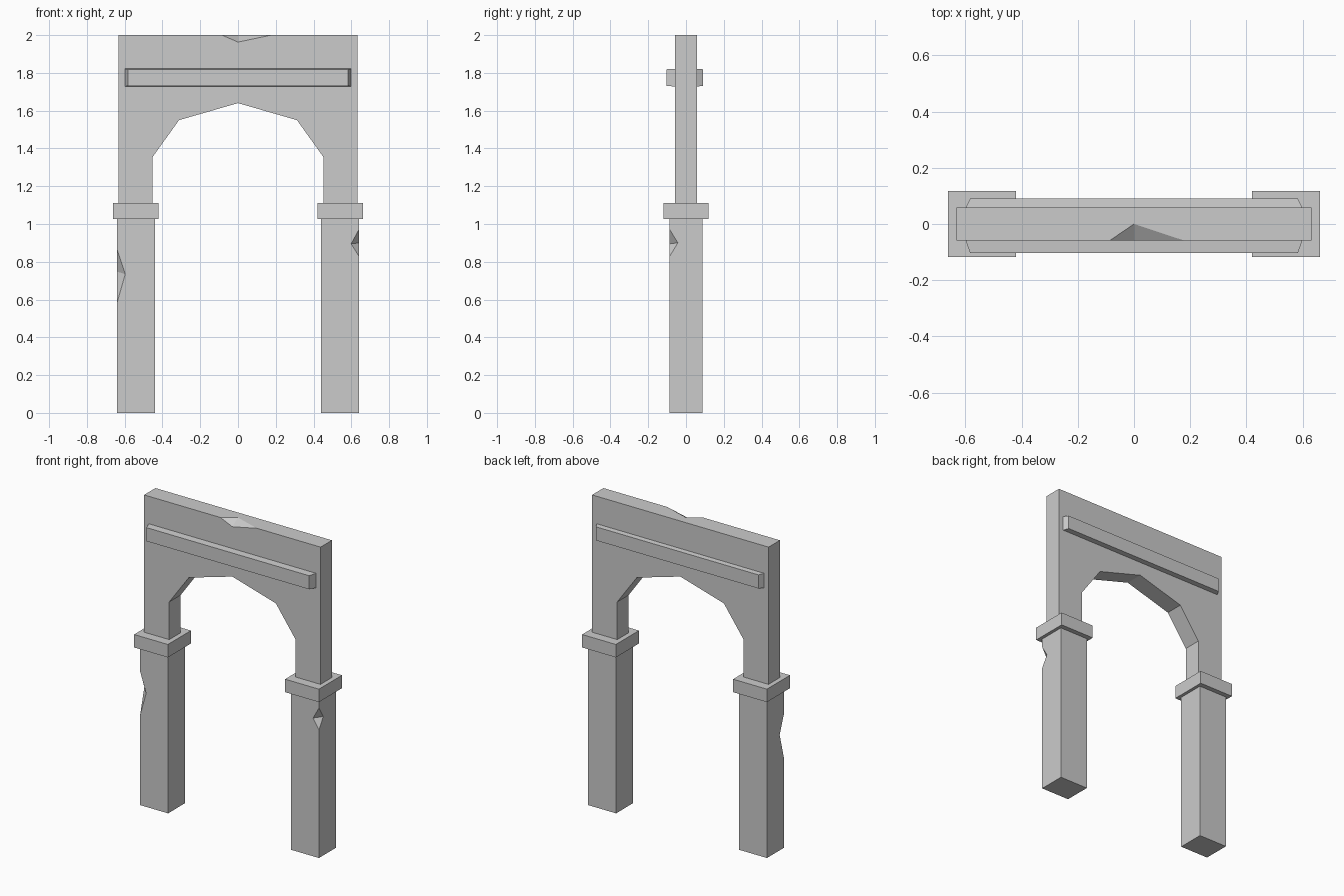
import bpy, bmesh
from mathutils import Vector

if "Cube" in bpy.data.objects:
    bpy.data.objects.remove(bpy.data.objects["Cube"])

WALL_Y = 0.058     # half thickness of the arch wall
PIL_Y = 0.087      # half depth of the pillars


def make(name, verts, faces=None):
    """Mesh from points; convex hull when no faces are given."""
    bm = bmesh.new()
    vs = [bm.verts.new(v) for v in verts]
    if faces:
        for f in faces:
            bm.faces.new([vs[i] for i in f])
    else:
        bmesh.ops.convex_hull(bm, input=vs)
        bmesh.ops.dissolve_limit(bm, angle_limit=0.01, verts=bm.verts, edges=bm.edges)
    bmesh.ops.recalc_face_normals(bm, faces=bm.faces)
    me = bpy.data.meshes.new(name)
    bm.to_mesh(me)
    bm.free()
    ob = bpy.data.objects.new(name, me)
    bpy.context.collection.objects.link(ob)
    return ob


def box(name, x0, x1, y0, y1, z0, z1):
    return make(name, [(x, y, z) for x in (x0, x1) for y in (y0, y1) for z in (z0, z1)])


def chip(ob, a, b, t, u):
    """Knock a wedge out of an edge: t-u lies on the edge, a-b is the notch bottom."""
    pts = [Vector(p) for p in (a, b, t, u)]
    mid = (pts[0] + pts[1]) / 2
    cutter = make(ob.name + "_chip_cutter", [mid + (p - mid) * 1.6 for p in pts])
    cutter.hide_render = True
    cutter.display_type = 'WIRE'
    mod = ob.modifiers.new("chip", 'BOOLEAN')
    mod.operation = 'DIFFERENCE'
    mod.solver = 'EXACT'
    mod.object = cutter


# Pillars and capitals
pillars = {}
for side, s in (("left", -1), ("right", 1)):
    pillars[side] = box(side + "_pillar", s * 0.44, s * 0.641, -PIL_Y, PIL_Y, 0, 1.03)
    box(side + "_capital", s * 0.42, s * 0.662, -0.118, 0.118, 1.027, 1.111)

# Arch wall: half profile mirrored, then extruded through y
half = [(0.632, 2.0), (0.632, 1.11), (0.452, 1.11), (0.452, 1.355), (0.312, 1.55)]
profile = half + [(0, 1.64)] + [(-x, z) for x, z in reversed(half)]
n = len(profile)
verts = [(x, y, z) for y in (-WALL_Y, WALL_Y) for x, z in profile]
faces = [list(range(n)), list(range(n, 2 * n))]
faces += [[i, (i + 1) % n, (i + 1) % n + n, i + n] for i in range(n)]
wall = make("arch_wall", verts, faces)

# Tapered trim bars on front and back
for name, y_in, y_out in (("front_trim", -WALL_Y, -0.104), ("back_trim", WALL_Y, 0.09)):
    make(name, [(sx * hx, y, 1.775 + sz * hz)
                for y, hx, hz in ((y_in, 0.599, 0.047), (y_out, 0.583, 0.044))
                for sx in (-1, 1) for sz in (-1, 1)])

# Damage chips
chip(wall, (0, 0, 2), (0, -WALL_Y, 1.963), (-0.085, -WALL_Y, 2), (0.176, -WALL_Y, 2))
chip(pillars["left"], (-0.597, -PIL_Y, 0.735), (-0.641, -0.043, 0.748),
     (-0.641, -PIL_Y, 0.868), (-0.641, -PIL_Y, 0.58))
chip(pillars["right"], (0.599, -PIL_Y, 0.895), (0.641, -0.043, 0.9),
     (0.641, -PIL_Y, 0.972), (0.641, -PIL_Y, 0.828))
